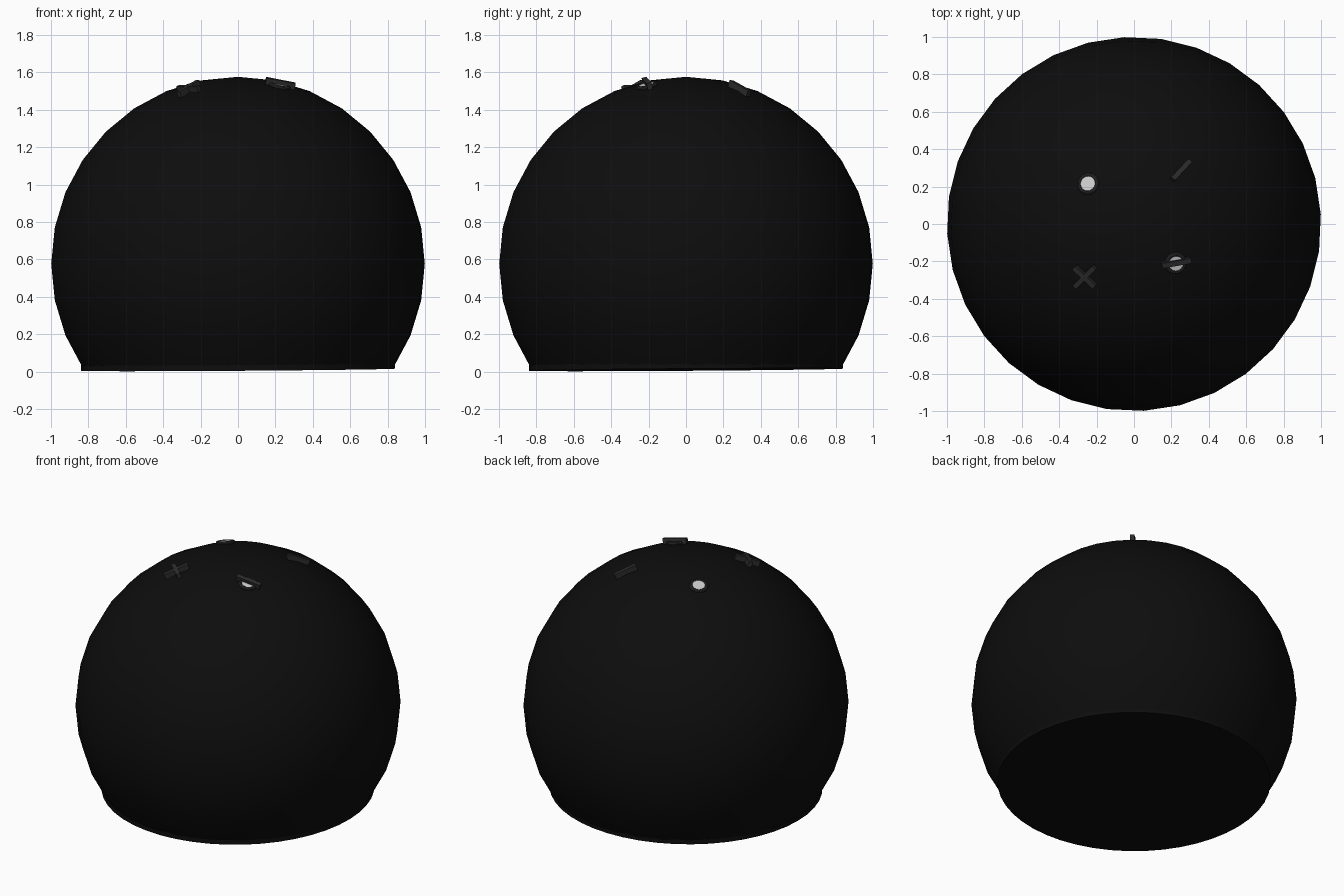
import bpy, bmesh, math
from mathutils import Vector, Matrix

if "Cube" in bpy.data.objects:
    bpy.data.objects.remove(bpy.data.objects["Cube"])

R, CZ = 1.0, 0.576


def material(name, v):
    m = bpy.data.materials.new(name)
    m.diffuse_color = (v, v, v, 1)
    m.use_nodes = True
    m.node_tree.nodes["Principled BSDF"].inputs["Base Color"].default_value = m.diffuse_color
    return m


black = material("black", 0.004)
dark = material("dark_grey", 0.025)
light = material("light_grey", 0.6)


def finish(name, bm, mat, matrix=Matrix(), smooth=True):
    me = bpy.data.meshes.new(name)
    bmesh.ops.recalc_face_normals(bm, faces=bm.faces)
    bm.to_mesh(me)
    bm.free()
    ob = bpy.data.objects.new(name, me)
    bpy.context.collection.objects.link(ob)
    ob.matrix_world = matrix
    me.materials.append(mat)
    if smooth:
        bpy.ops.object.select_all(action='DESELECT')
        bpy.context.view_layer.objects.active = ob
        ob.select_set(True)
        bpy.ops.object.shade_smooth_by_angle(angle=math.radians(35))
    return ob


def on_dome(x, y, angle=0, lift=0.0):
    """Frame tangent to the dome, its local x turned by angle seen from above."""
    n = Vector((x, y, math.sqrt(R * R - x * x - y * y)))
    a = math.radians(angle)
    t = Vector((math.cos(a), math.sin(a), 0))
    t.z = -(t.x * n.x + t.y * n.y) / n.z
    t.normalize()
    m = Matrix((t, n.cross(t), n)).transposed().to_4x4()
    m.translation = Vector((0, 0, CZ)) + n * (1 + lift)
    return m


def bar(name, x, y, angle, length, lift=0.012):
    bm = bmesh.new()
    bmesh.ops.create_cube(bm, size=1)
    bmesh.ops.scale(bm, vec=(length, 0.027, 0.036), verts=bm.verts)
    finish(name, bm, dark, on_dome(x, y, angle, lift), False)


def round_mark(name, x, y):
    # low ring with a rounded section
    bm = bmesh.new()
    n, k = 32, 10
    rows = []
    for i in range(n):
        a = 2 * math.pi * i / n
        row = []
        for j in range(k):
            b = 2 * math.pi * j / k
            r = 0.048 + 0.012 * math.cos(b)
            row.append(bm.verts.new((r * math.cos(a), r * math.sin(a), 0.012 * math.sin(b))))
        rows.append(row)
    for i in range(n):
        p, q = rows[i], rows[(i + 1) % n]
        for j in range(k):
            bm.faces.new((p[j], q[j], q[(j + 1) % k], p[(j + 1) % k]))
    finish(name + "_ring", bm, dark, on_dome(x, y))
    # pale disc inside the ring
    bm = bmesh.new()
    bmesh.ops.create_cone(bm, cap_ends=True, segments=32, radius1=0.044, radius2=0.044, depth=0.016)
    finish(name + "_disc", bm, light, on_dome(x, y))


# dome: sphere cut off near the bottom
bm = bmesh.new()
bmesh.ops.create_uvsphere(bm, u_segments=32, v_segments=16, radius=R)
bmesh.ops.rotate(bm, matrix=Matrix.Rotation(math.radians(3), 3, 'Z'), verts=bm.verts)
bmesh.ops.translate(bm, vec=(0, 0, CZ), verts=bm.verts)
bmesh.ops.bisect_plane(bm, geom=bm.verts[:] + bm.edges[:] + bm.faces[:],
                       plane_co=(0, 0, 0.028), plane_no=(0, 0, 1), clear_inner=True)
bmesh.ops.holes_fill(bm, edges=[e for e in bm.edges if e.is_boundary])
finish("dome_body", bm, black)

# slightly tilted base plate
bm = bmesh.new()
bmesh.ops.create_cone(bm, cap_ends=True, segments=48, radius1=0.84, radius2=0.84, depth=0.03)
for v in bm.verts:
    v.co.z += 0.025 + 0.007 * (v.co.x + v.co.y)
finish("base_plate", bm, black)

# four marks around the top
round_mark("round_mark", -0.245, 0.215)
round_mark("crossed_round_mark", 0.223, -0.21)
bar("crossed_round_bar", 0.223, -0.205, 10, 0.16)
bar("slash_bar", 0.248, 0.283, 47, 0.145)
bar("cross_bar_1", -0.26, -0.279, 45, 0.16)
bar("cross_bar_2", -0.26, -0.279, -43, 0.15)
